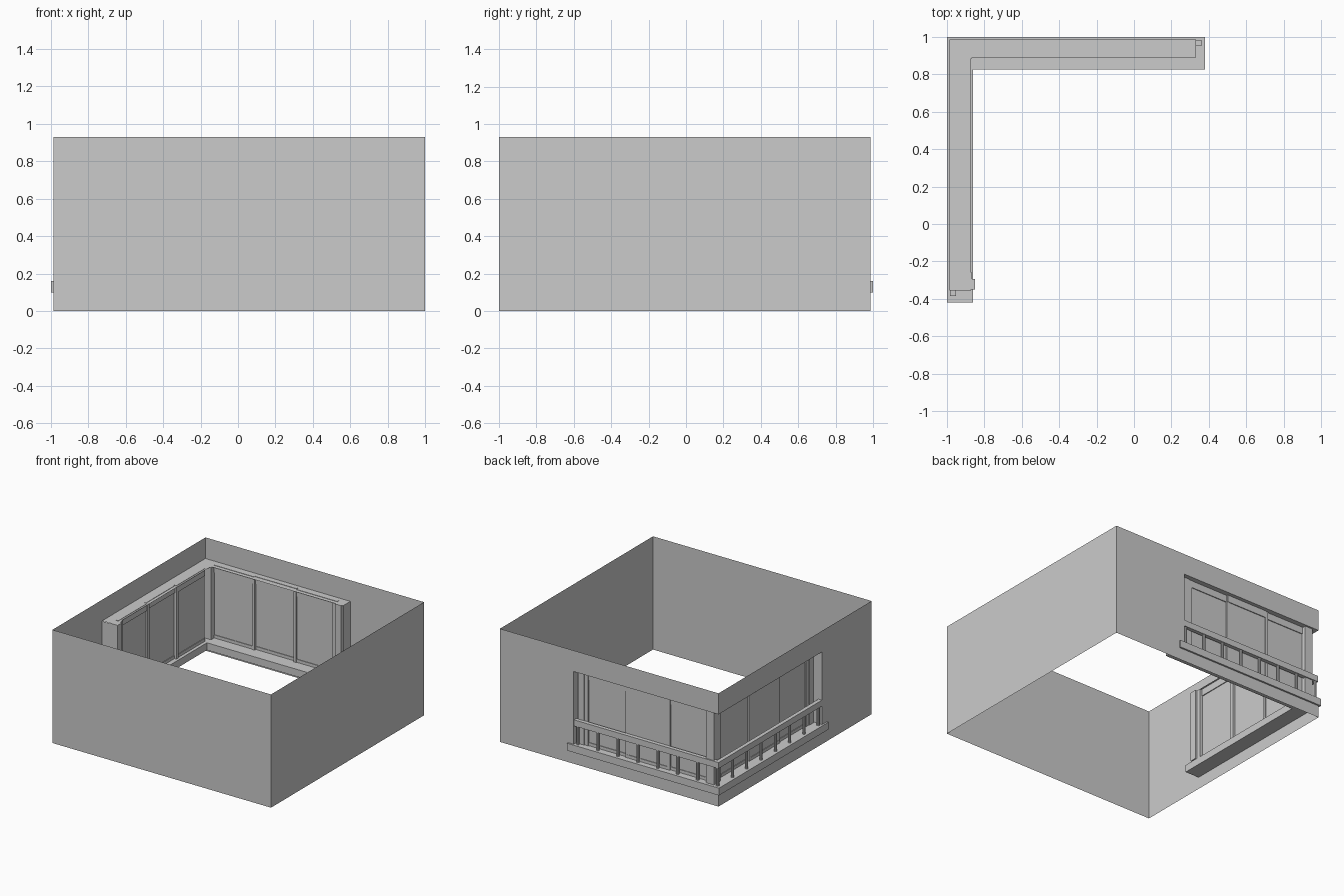
import bpy, bmesh
from mathutils import Vector

if "Cube" in bpy.data.objects:
    bpy.data.objects.remove(bpy.data.objects["Cube"])

W = 0.986          # outer wall planes at x = -W and y = +W
H = 0.93           # wall height
TOP, SILL = 0.757, 0.16


def mesh(name, faces):
    """Object from a list of polygons (each a list of points)."""
    bm = bmesh.new()
    for f in faces:
        bm.faces.new([bm.verts.new(p) for p in f])
    bmesh.ops.remove_doubles(bm, verts=bm.verts, dist=1e-5)
    bmesh.ops.recalc_face_normals(bm, faces=bm.faces)
    me = bpy.data.meshes.new(name)
    bm.to_mesh(me)
    bm.free()
    ob = bpy.data.objects.new(name, me)
    bpy.context.collection.objects.link(ob)
    return ob


def prism(name, outline, z0, z1):
    """Vertical extrusion of a plan outline."""
    n = len(outline)
    lo = [(x, y, z0) for x, y in outline]
    hi = [(x, y, z1) for x, y in outline]
    sides = [[lo[i], lo[(i + 1) % n], hi[(i + 1) % n], hi[i]] for i in range(n)]
    return mesh(name, [lo[::-1], hi] + sides)


# u runs along the wall from the window corner, v runs into the room
def plan(side, u, v):
    return (u - W, W - v) if side == "back" else (v - W, W - u)


def box(name, side, u0, u1, v0, v1, z0, z1):
    pts = [plan(side, u, v) for u, v in ((u0, v0), (u1, v0), (u1, v1), (u0, v1))]
    return prism(name, pts, z0, z1)


def corner_l(xe, ye, out, vx, vy):
    """L-shaped plan: outer corner at (-out, out), arms ending at xe and ye."""
    return [(-out, out), (xe, out), (xe, vy), (vx, vy), (vx, ye), (-out, ye)]


# open-topped room shell with the corner window opening
def wall_with_opening(name, side, end, opening):
    pts = [(0, 0), (end, 0), (end, H), (0, H), (0, TOP),
           (opening, TOP), (opening, 0.13), (0, 0.13)]
    mesh(name, [[(*plan(side, u, 0), z) for u, z in pts]])


wall_with_opening("back_wall", "back", 1 + W, 1.316)
wall_with_opening("left_wall", "left", 1 + W, 1.345)
mesh("front_wall", [[(-W, -1, 0), (1, -1, 0), (1, -1, H), (-W, -1, H)]])
mesh("right_wall", [[(1, -1, 0), (1, W, 0), (1, W, H), (1, -1, H)]])

# window reveal: flat soffit and two jambs
soffit = corner_l(0.33, -0.355, W, -0.87, 0.89)
mesh("window_soffit", [[(x, y, TOP) for x, y in soffit]])
for side, end, depth in (("back", 1.316, 0.096), ("left", 1.345, 0.116)):
    a, b = plan(side, end, 0), plan(side, end, depth)
    mesh(side + "_jamb", [[(*a, SILL), (*b, SILL), (*b, TOP), (*a, TOP)]])

# sill slab and outer guard rail, both turning the corner
prism("sill", corner_l(0.38, -0.42, 1.0, -0.86, 0.825), 0.10, SILL)
prism("guard_rail", corner_l(0.36, -0.385, 0.984, -0.952, 0.952), 0.31, 0.36)

# balusters under the rail
for side, end in (("back", 1.29), ("left", 1.32)):
    for i in range(8):
        if side == "left" and i == 0:
            continue
        u = 0.02 + (end - 0.02) * i / 7
        x, y = plan(side, u, 0.018)
        bpy.ops.mesh.primitive_cylinder_add(vertices=10, radius=0.012, depth=0.16,
                                            location=(x, y, 0.235))
        ob = bpy.context.object
        ob.name = side + "_baluster"
        bpy.ops.object.shade_smooth_by_angle()

# corner post
prism("corner_post", [(-0.935, 0.975), (-0.865, 0.975), (-0.865, 0.885), (-0.935, 0.885)],
      SILL, 0.754)

# three sliding panels per side, the middle one set slightly outward
for side, u0, v in (("back", 0.115, 0.052), ("left", 0.15, 0.091)):
    for i in range(3):
        a = u0 + 0.377 * i
        b = a + 0.372
        c = v - (0.011 if i == 1 else 0)
        box(side + "_pane", side, a, b, c - 0.003, c + 0.003, SILL, 0.75)
        box(side + "_top_rail", side, a, b, c - 0.010, c + 0.010, 0.70, 0.76)
        box(side + "_bottom_rail", side, a, b, c - 0.008, c + 0.008, SILL, 0.185)
        if i < 2:
            box(side + "_stile", side, b - 0.02, b + 0.005, v - 0.018, v + 0.014, SILL, 0.755)
    # end post
    e = u0 + 3 * 0.377
    box(side + "_end_stile", side, e - 0.035, e, v - 0.015, v + 0.03, SILL, 0.754)
    box(side + "_end_post", side, e, e + 0.055, v - 0.02, v + 0.045, SILL, 0.754)
